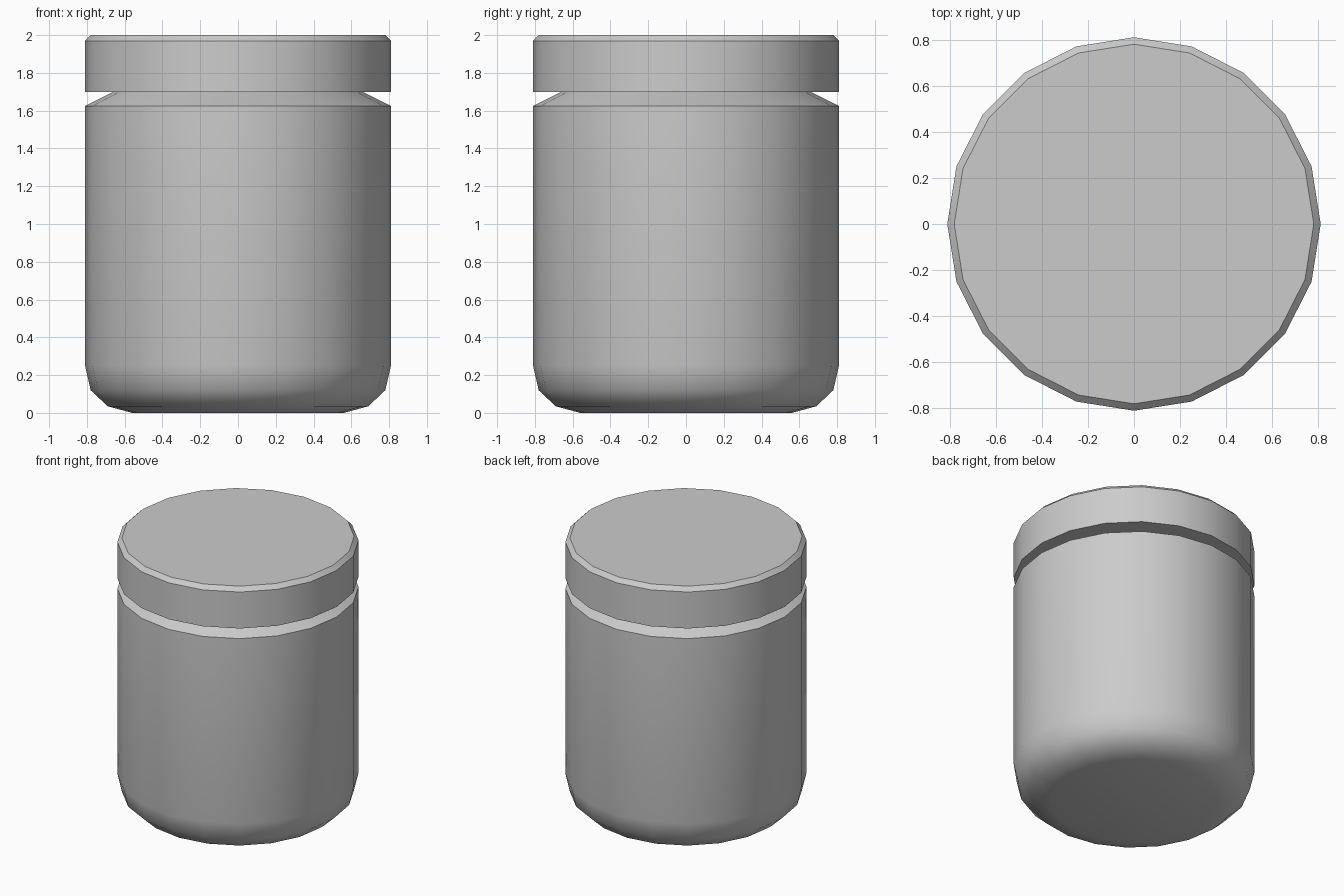
import bpy, bmesh, math

if "Cube" in bpy.data.objects:
    bpy.data.objects.remove(bpy.data.objects["Cube"])

SIDES = 20


def lathe(name, profile):
    """Revolve (radius, z) points, bottom to top, into a capped solid."""
    bm = bmesh.new()
    rings = []
    for r, z in profile:
        rings.append([bm.verts.new((r * math.cos(math.tau * i / SIDES),
                                    r * math.sin(math.tau * i / SIDES), z))
                      for i in range(SIDES)])
    for low, high in zip(rings, rings[1:]):
        for i in range(SIDES):
            j = (i + 1) % SIDES
            bm.faces.new((low[i], low[j], high[j], high[i]))
    bm.faces.new(rings[0][::-1])
    bm.faces.new(rings[-1])
    mesh = bpy.data.meshes.new(name)
    bm.to_mesh(mesh)
    bm.free()
    obj = bpy.data.objects.new(name, mesh)
    bpy.context.collection.objects.link(obj)
    bpy.ops.object.select_all(action='DESELECT')
    obj.select_set(True)
    bpy.context.view_layer.objects.active = obj
    bpy.ops.object.shade_smooth_by_angle(angle=math.radians(36))
    return obj


# Jar body: rounded base, straight wall, sloped shoulder, short neck under the lid
lathe("jar_body", [(0.56, 0.0), (0.69, 0.035), (0.78, 0.12), (0.81, 0.25),
                   (0.81, 1.625), (0.66, 1.70), (0.66, 1.72)])

# Lid: flat underside, chamfered top rim
lathe("lid", [(0.81, 1.70), (0.81, 1.97), (0.78, 2.0)])
